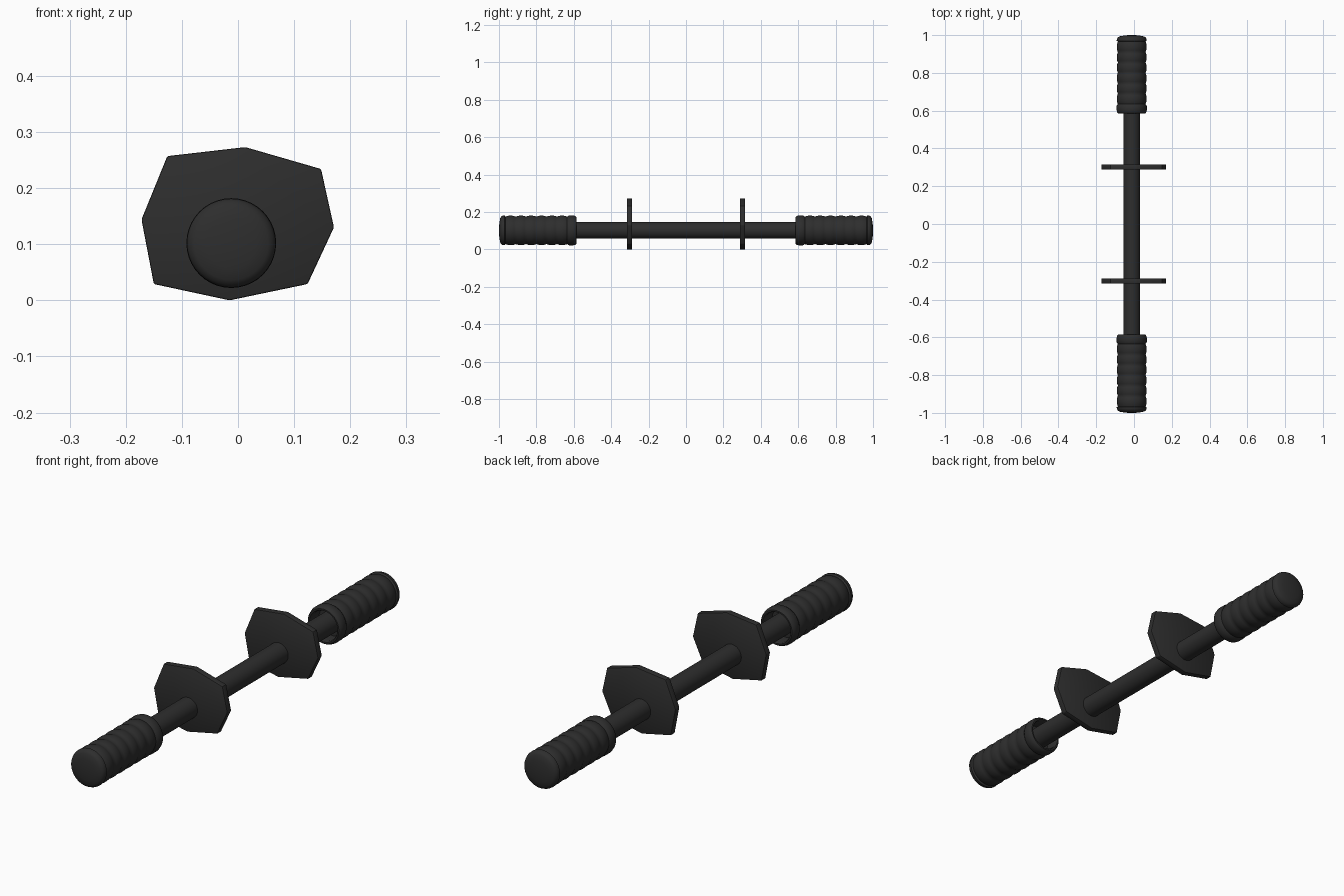
import bpy, bmesh, math
from mathutils import Matrix

if "Cube" in bpy.data.objects:
    bpy.data.objects.remove(bpy.data.objects["Cube"])

AX, AZ = -0.012, 0.102          # bar axis position

black = bpy.data.materials.new("matte_black")
black.diffuse_color = (0.027, 0.027, 0.027, 1)
black.use_nodes = True
black.node_tree.nodes["Principled BSDF"].inputs["Base Color"].default_value = black.diffuse_color


def finish(name, bm, angle):
    bmesh.ops.recalc_face_normals(bm, faces=bm.faces[:])
    me = bpy.data.meshes.new(name)
    bm.to_mesh(me)
    bm.free()
    me.materials.append(black)
    ob = bpy.data.objects.new(name, me)
    bpy.context.collection.objects.link(ob)
    bpy.ops.object.select_all(action='DESELECT')
    ob.select_set(True)
    bpy.context.view_layer.objects.active = ob
    bpy.ops.object.shade_smooth_by_angle(angle=math.radians(angle))
    return ob


def lathe(name, profile, sign=1, steps=40, angle=50):
    """Spin (radius, y) points around the bar axis."""
    bm = bmesh.new()
    vs = [bm.verts.new((r, sign * y, 0)) for r, y in profile]
    es = [bm.edges.new(p) for p in zip(vs, vs[1:])]
    bmesh.ops.spin(bm, geom=vs + es, cent=(0, 0, 0), axis=(0, 1, 0),
                   angle=2 * math.pi, steps=steps, use_merge=True)
    bmesh.ops.remove_doubles(bm, verts=bm.verts[:], dist=1e-5)
    bmesh.ops.translate(bm, verts=bm.verts[:], vec=(AX, 0, AZ))
    return finish(name, bm, angle)


# Central bar
lathe("bar", [(0, -0.72), (0.044, -0.72), (0.044, 0.72), (0, 0.72)])

# Grip profile: hollow inner mouth, collar, scalloped ribs, domed end
grip = [(0, 0.645), (0.062, 0.645), (0.062, 0.592), (0.066, 0.586),
        (0.072, 0.586), (0.077, 0.592), (0.080, 0.602), (0.080, 0.625)]
ribs, y0, y1 = 6, 0.635, 0.965
for i in range(ribs * 6 + 1):
    t = i / 6
    grip.append((0.0735 + 0.0055 * abs(math.sin(math.pi * t)) ** 0.8,
                 y0 + (y1 - y0) * t / ribs))
grip += [(0.0795, 0.970), (0.079, 0.978), (0.075, 0.987), (0.066, 0.993),
         (0.045, 0.997), (0.022, 0.9995), (0, 1.0)]
for side, s in (("front", -1), ("back", 1)):
    lathe(side + "_grip", grip, s)

# Irregular eight-sided guard plates
outline = [(-0.126, 0.257), (0.013, 0.273), (0.148, 0.234), (0.171, 0.130),
           (0.124, 0.029), (-0.015, 0.0), (-0.150, 0.029), (-0.172, 0.144)]
for side, yc in (("front", -0.302), ("back", 0.302)):
    bm = bmesh.new()
    f = bm.faces.new([bm.verts.new((x, yc - 0.0135, z)) for x, z in outline])
    ext = bmesh.ops.extrude_face_region(bm, geom=[f])
    bmesh.ops.translate(bm, vec=(0, 0.027, 0),
                        verts=[g for g in ext["geom"] if isinstance(g, bmesh.types.BMVert)])
    bmesh.ops.bevel(bm, geom=bm.edges[:], offset=0.003, segments=2,
                    profile=0.5, affect='EDGES')
    finish(side + "_guard_plate", bm, 30)
